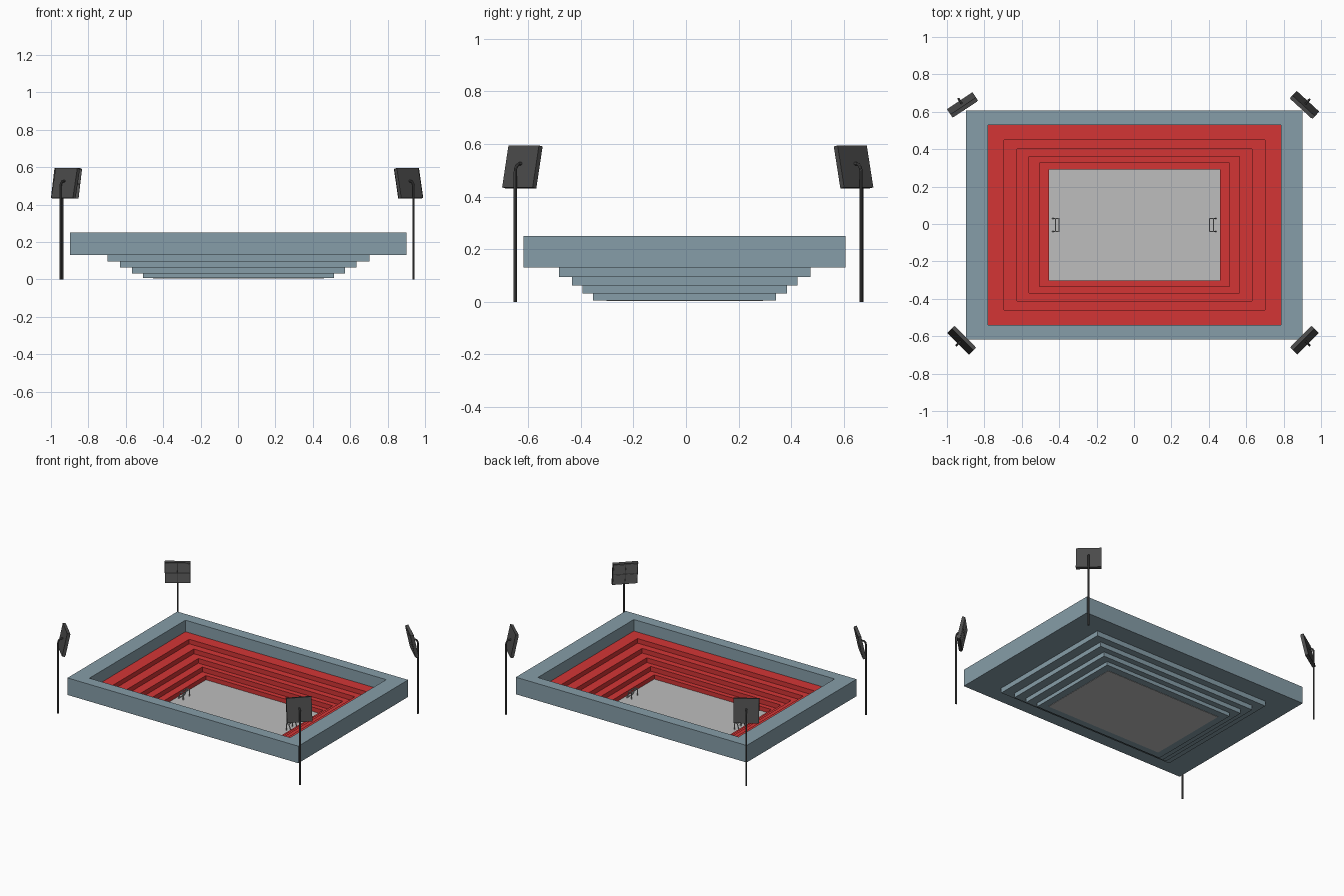
import bpy, bmesh, math
from mathutils import Vector, Matrix

if "Cube" in bpy.data.objects:
    bpy.data.objects.remove(bpy.data.objects["Cube"])

def material(name, r, g, b):
    lin = [((c / 255 + 0.055) / 1.055) ** 2.4 for c in (r, g, b)]
    m = bpy.data.materials.new(name)
    m.diffuse_color = (*lin, 1)
    m.use_nodes = True
    m.node_tree.nodes["Principled BSDF"].inputs["Base Color"].default_value = m.diffuse_color
    return m

CONCRETE = material("blue grey concrete", 134, 157, 168)
SEATS = material("red seating", 211, 53, 53)
FLOOR = material("light grey pitch", 189, 189, 189)
DARK = material("dark grey metal", 76, 76, 76)
LAMP = material("mid grey lamp", 118, 118, 118)

def finish(bm, name, *mats):
    bmesh.ops.recalc_face_normals(bm, faces=bm.faces)
    me = bpy.data.meshes.new(name)
    bm.to_mesh(me)
    bm.free()
    for m in mats:
        me.materials.append(m)
    ob = bpy.data.objects.new(name, me)
    bpy.context.collection.objects.link(ob)
    return ob

def add_box(bm, size, centre, frame=Matrix.Identity(4)):
    mat = frame @ Matrix.Translation(centre) @ Matrix.Diagonal((*size, 1))
    return bmesh.ops.create_cube(bm, size=1, matrix=mat)["verts"]

CX, CY = 0.002, -0.005

# Stadium bowl: rectangular loops swept along a stepped section
steps_out = [(0.51, 0.348, 0.006), (0.57, 0.388, 0.032), (0.632, 0.429, 0.063),
             (0.70, 0.478, 0.095), (0.90, 0.612, 0.13)]
steps_in = [(0.783, 0.535, 0.169), (0.698, 0.455, 0.137), (0.628, 0.407, 0.104),
            (0.563, 0.365, 0.071), (0.508, 0.33, 0.038)]
PITCH = (0.457, 0.297)
section = [(*PITCH, 0.006)]
tops = [s[2] for s in steps_out[1:]] + [0.25]
for (hx, hy, z), top in zip(steps_out, tops):
    section += [(hx, hy, z), (hx, hy, top)]
section.append((0.783, 0.535, 0.25))
seat_start = len(section)
insides = [s[:2] for s in steps_in[1:]] + [PITCH]
for (hx, hy, z), nxt in zip(steps_in, insides):
    section += [(hx, hy, z), (*nxt, z)]

bm = bmesh.new()
loops = [[bm.verts.new((CX + sx * hx, CY + sy * hy, z))
          for sx, sy in ((-1, -1), (1, -1), (1, 1), (-1, 1))] for hx, hy, z in section]
for i, a in enumerate(loops):
    b = loops[(i + 1) % len(loops)]
    for k in range(4):
        f = bm.faces.new((a[k], a[(k + 1) % 4], b[(k + 1) % 4], b[k]))
        f.material_index = 1 if i >= seat_start else 0
finish(bm, "stadium_bowl", CONCRETE, SEATS)

# Pitch slab
bm = bmesh.new()
add_box(bm, (2 * PITCH[0], 2 * PITCH[1], 0.004), (CX, CY, 0.006))
finish(bm, "pitch", FLOOR)

# Goals: posts, crossbar and sloping back stays
for side, label in ((-1, "left"), (1, "right")):
    bm = bmesh.new()
    gx, t = side * 0.402 + CX, 0.005
    for sy in (-1, 1):
        y = CY + sy * 0.034
        add_box(bm, (t, t, 0.05), (gx, y, 0.033))
        add_box(bm, (0.02, t, t), (gx + side * 0.01, y, 0.0555))
        stay = Matrix.Translation((gx + side * 0.028, y, 0.033)) @ Matrix.Rotation(-side * 0.36, 4, 'Y')
        add_box(bm, (t, t, 0.052), (0, 0, 0), stay)
    add_box(bm, (t, 0.073, t), (gx, CY, 0.0555))
    add_box(bm, (t, 0.073, t), (gx + side * 0.02, CY, 0.0555))
    add_box(bm, (t, 0.073, t), (gx + side * 0.036, CY, 0.0105))
    finish(bm, label + "_goal", FLOOR)

# Floodlights: tilted panel with four lamps on a hooked pole
def floodlight(name, x, y, nx, ny):
    n = Vector((nx, ny, 0)).normalized()
    centre = Vector((x, y, 0.513))
    tilt = math.radians(12)
    up = Vector((0, 0, math.cos(tilt))) + n * math.sin(tilt)
    out = n * math.cos(tilt) - Vector((0, 0, math.sin(tilt)))
    across = up.cross(out)
    frame = Matrix.Translation(centre) @ Matrix((across, out, up)).transposed().to_4x4()
    bm = bmesh.new()
    add_box(bm, (0.164, 0.02, 0.163), (0, 0, 0), frame)
    for sx in (-1, 1):
        for sz in (-1, 1):
            verts = add_box(bm, (0.074, 0.004, 0.074), (sx * 0.039, 0.011, sz * 0.039), frame)
            for f in {f for v in verts for f in v.link_faces}:
                f.material_index = 1
    finish(bm, name + "_floodlight_panel", DARK, LAMP)

    # pole bends over at the top to meet the panel back
    base = Vector((x, y, 0)) - n * 0.038
    pts = [base, base + Vector((0, 0, 0.495))]
    for a in (22.5, 45, 67.5, 90):
        r = math.radians(a)
        pts.append(base + n * 0.022 * (1 - math.cos(r)) + Vector((0, 0, 0.495 + 0.03 * math.sin(r))))
    pts.append(base + n * 0.036 + Vector((0, 0, 0.525)))
    cu = bpy.data.curves.new(name + "_floodlight_pole", 'CURVE')
    cu.dimensions = '3D'
    cu.bevel_depth = 0.006
    cu.bevel_resolution = 2
    cu.use_fill_caps = True
    sp = cu.splines.new('POLY')
    sp.points.add(len(pts) - 1)
    for p, q in zip(sp.points, pts):
        p.co = (*q, 1)
    ob = bpy.data.objects.new(cu.name, cu)
    cu.materials.append(DARK)
    bpy.context.collection.objects.link(ob)
    bpy.ops.object.select_all(action='DESELECT')
    ob.select_set(True)
    bpy.context.view_layer.objects.active = ob
    bpy.ops.object.convert(target='MESH')
    bpy.ops.object.shade_smooth_by_angle()

floodlight("front_left", -0.922, -0.622, 1, 1)
floodlight("front_right", 0.912, -0.622, -1, 1)
floodlight("back_left", -0.917, 0.637, 0.55, -0.83)
floodlight("back_right", 0.912, 0.637, -0.68, -0.74)
